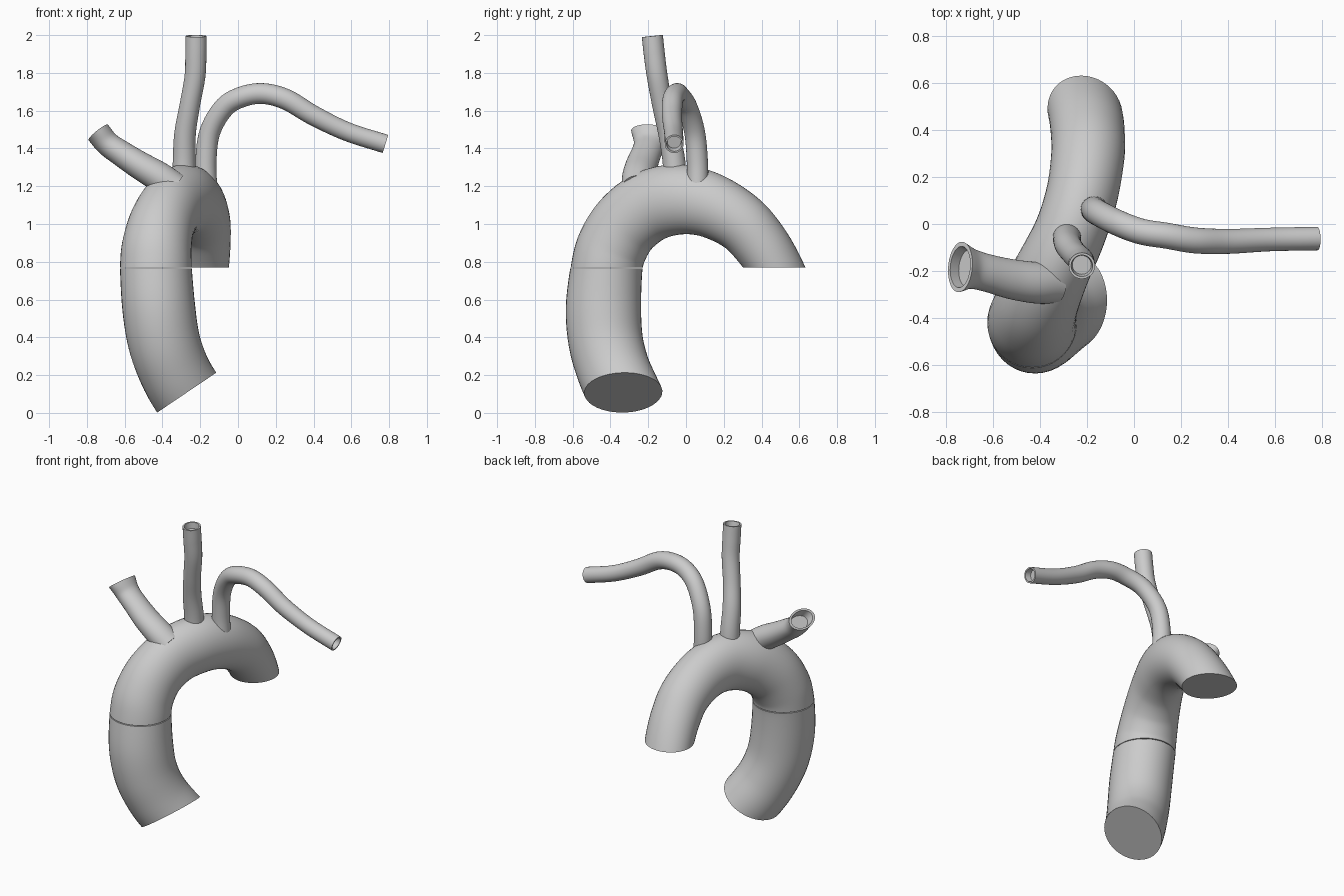
import bpy, bmesh, math
from mathutils import Vector


def spline(pts, steps):
    """Catmull-Rom through stations (x, y, z, radial radius, lateral radius)."""
    p = [Vector(q) for q in pts]
    p = [p[0] * 2 - p[1]] + p + [p[-1] * 2 - p[-2]]
    out = []
    for i in range(1, len(p) - 2):
        a, b, c, d = p[i - 1:i + 3]
        for k in range(steps):
            t = k / steps
            out.append(0.5 * (2 * b + (c - a) * t + (2 * a - 5 * b + 4 * c - d) * t * t
                              + (3 * b - a - 3 * c + d) * t ** 3))
    out.append(p[-2])
    return out


def tube(name, pts, ref, cuts=(), recess=0.0, sides=40, steps=6):
    """Sweep an ellipse along the stations, then trim by planes or hollow the far end."""
    st = spline(pts, steps)
    pos = [Vector(s[:3]) for s in st]
    ref = Vector(ref)
    bm = bmesh.new()
    rings = []
    for i, s in enumerate(st):
        tan = (pos[min(i + 1, len(pos) - 1)] - pos[max(i - 1, 0)]).normalized()
        rad = tan.cross(ref).normalized()
        lat = rad.cross(tan)
        ring = []
        for k in range(sides):
            a = 2 * math.pi * k / sides
            ring.append(bm.verts.new(pos[i] + rad * s[3] * math.cos(a) + lat * s[4] * math.sin(a)))
        rings.append(ring)
    if recess:
        # inner lip and sunken floor of the open vessel end
        for shrink, depth in ((0.82, 0.0), (0.72, recess)):
            rings.append([bm.verts.new(pos[-1] + (v.co - pos[-1]) * shrink - tan * depth)
                          for v in rings[len(st) - 1]])
    for r0, r1 in zip(rings, rings[1:]):
        for k in range(sides):
            j = (k + 1) % sides
            bm.faces.new((r0[k], r0[j], r1[j], r1[k]))
    bm.faces.new(rings[0])
    bm.faces.new(rings[-1])
    for co, no in cuts:
        bmesh.ops.bisect_plane(bm, geom=bm.verts[:] + bm.edges[:] + bm.faces[:],
                               plane_co=co, plane_no=no, clear_outer=True)
        bmesh.ops.holes_fill(bm, edges=[e for e in bm.edges if e.is_boundary], sides=0)
    bmesh.ops.recalc_face_normals(bm, faces=bm.faces[:])
    me = bpy.data.meshes.new(name)
    bm.to_mesh(me)
    bm.free()
    ob = bpy.data.objects.new(name, me)
    bpy.context.collection.objects.link(ob)
    bpy.ops.object.select_all(action='DESELECT')
    ob.select_set(True)
    bpy.context.view_layer.objects.active = ob
    bpy.ops.object.shade_smooth_by_angle(angle=math.radians(35))
    return ob


def round_path(pts):
    return [(x, y, z, r, r) for x, y, z, r in pts]


ARCH_SIDE = (0.95, -0.3, 0)

# Rising vessel, trimmed by a slanted base and a level top
tube("ascending_section", [
    (-0.19, -0.28, 0.00, 0.195, 0.185),
    (-0.27, -0.33, 0.105, 0.195, 0.187),
    (-0.34, -0.385, 0.23, 0.195, 0.187),
    (-0.392, -0.425, 0.38, 0.198, 0.19),
    (-0.42, -0.437, 0.56, 0.2, 0.192),
    (-0.435, -0.42, 0.77, 0.19, 0.19),
    (-0.435, -0.40, 0.86, 0.19, 0.19)],
    ARCH_SIDE, cuts=[((-0.275, -0.33, 0.105), (0.56, 0, -0.83)), ((0, 0, 0.765), (0, 0, 1))])

# Arch, both feet cut level
tube("arch_section", [
    (-0.435, -0.435, 0.63, 0.19, 0.19),
    (-0.435, -0.42, 0.77, 0.188, 0.19),
    (-0.43, -0.39, 0.88, 0.188, 0.184),
    (-0.402, -0.315, 1.00, 0.188, 0.172),
    (-0.345, -0.19, 1.095, 0.19, 0.16),
    (-0.272, -0.035, 1.13, 0.186, 0.153),
    (-0.222, 0.125, 1.10, 0.172, 0.153),
    (-0.197, 0.285, 1.012, 0.158, 0.156),
    (-0.197, 0.39, 0.90, 0.15, 0.158),
    (-0.208, 0.473, 0.77, 0.143, 0.16),
    (-0.23, 0.55, 0.60, 0.14, 0.16)],
    ARCH_SIDE, cuts=[((0, 0, 0.77), (0, 0, -1))])

# Three branch vessels with hollow tips
tube("left_side_branch", [
    (-0.34, -0.25, 1.19, 0.085, 0.09),
    (-0.42, -0.25, 1.25, 0.08, 0.088),
    (-0.52, -0.235, 1.31, 0.074, 0.085),
    (-0.62, -0.21, 1.375, 0.068, 0.08),
    (-0.69, -0.192, 1.425, 0.065, 0.085),
    (-0.74, -0.183, 1.485, 0.066, 0.108)],
    (0, 1, 0), recess=0.05)

tube("middle_branch", round_path([
    (-0.285, -0.055, 1.20, 0.062), (-0.285, -0.065, 1.34, 0.06),
    (-0.28, -0.09, 1.48, 0.057), (-0.255, -0.125, 1.63, 0.054),
    (-0.228, -0.152, 1.78, 0.055), (-0.223, -0.168, 1.9, 0.056),
    (-0.222, -0.178, 1.995, 0.056)]),
    (1, 0, 0), recess=0.04)

tube("right_side_branch", round_path([
    (-0.165, 0.062, 1.16, 0.057), (-0.17, 0.06, 1.33, 0.056),
    (-0.148, 0.045, 1.49, 0.055), (-0.07, 0.005, 1.62, 0.055),
    (0.03, -0.032, 1.676, 0.055), (0.14, -0.05, 1.69, 0.055),
    (0.26, -0.07, 1.657, 0.055), (0.4, -0.074, 1.574, 0.053),
    (0.58, -0.066, 1.488, 0.05), (0.78, -0.062, 1.424, 0.05)]),
    (0, 1, 0), recess=0.04)
